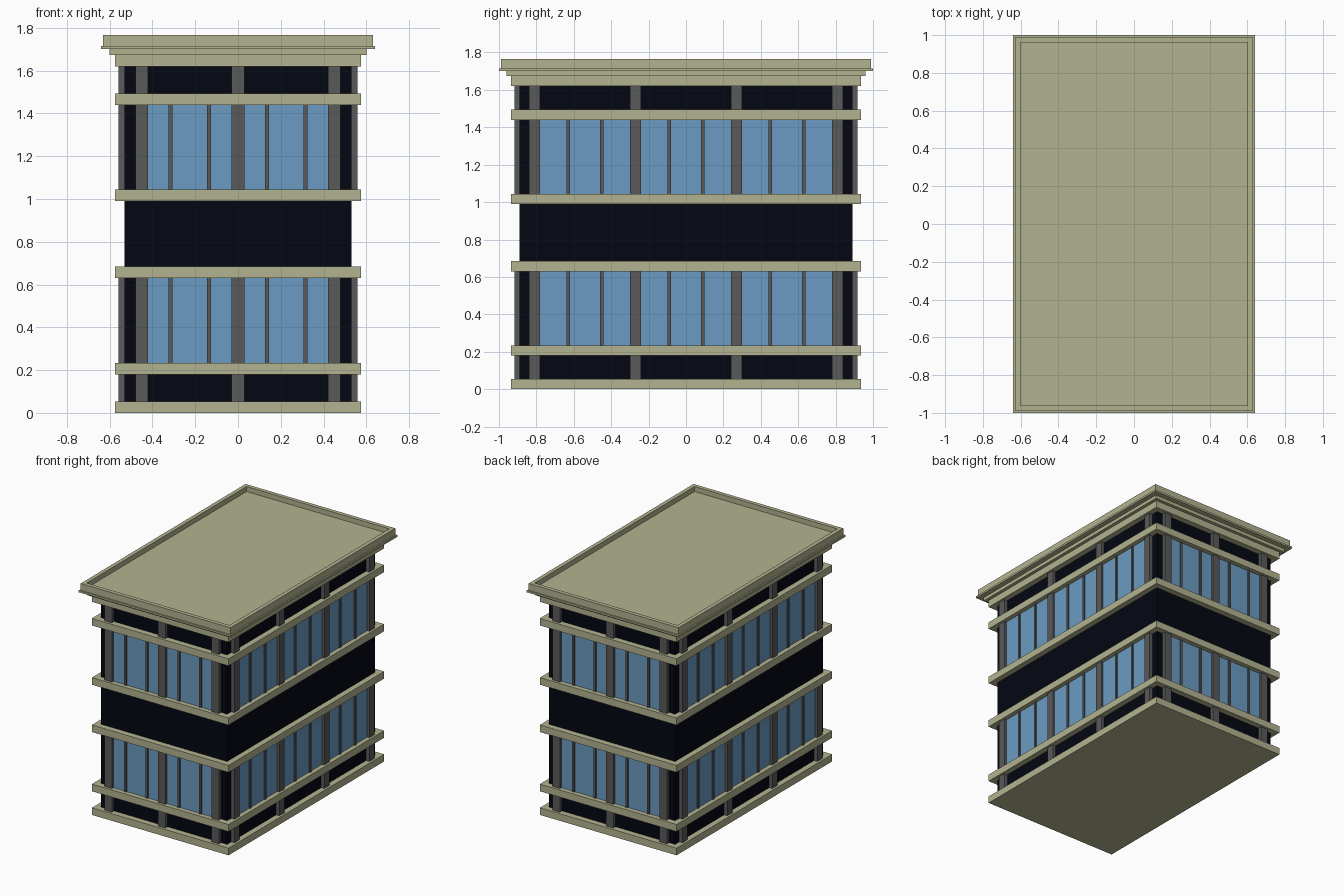
import bpy
import bmesh
from mathutils import Matrix, Vector

if "Cube" in bpy.data.objects:
    bpy.data.objects.remove(bpy.data.objects["Cube"])


def material(name, rgb):
    m = bpy.data.materials.new(name)
    m.diffuse_color = (*rgb, 1)
    m.use_nodes = True
    m.node_tree.nodes["Principled BSDF"].inputs["Base Color"].default_value = m.diffuse_color
    return m


STONE = material("stone", (0.45, 0.45, 0.28))
DARK = material("dark_wall", (0.001, 0.002, 0.006))
GREY = material("grey_frame", (0.1, 0.1, 0.1))
GLASS = material("blue_glass", (0.145, 0.33, 0.54))


def make_boxes(name, boxes, mat):
    """One object from boxes given as (x0, x1, y0, y1, z0, z1)."""
    bm = bmesh.new()
    for x0, x1, y0, y1, z0, z1 in boxes:
        centre = Vector((x0 + x1, y0 + y1, z0 + z1)) / 2
        size = Vector((x1 - x0, y1 - y0, z1 - z0))
        bmesh.ops.create_cube(bm, size=1, matrix=Matrix.Translation(centre) @ Matrix.Diagonal((*size, 1)))
    mesh = bpy.data.meshes.new(name)
    bm.to_mesh(mesh)
    bm.free()
    mesh.materials.append(mat)
    ob = bpy.data.objects.new(name, mesh)
    bpy.context.collection.objects.link(ob)
    return ob


def slab(hx, hy, z0, z1):
    return (-hx, hx, -hy, hy, z0, z1)


def ring(hx, hy, t, z0, z1):
    """Four boxes forming a rectangular frame of thickness t."""
    return [(-hx, hx, -hy, -hy + t, z0, z1), (-hx, hx, hy - t, hy, z0, z1),
            (-hx, -hx + t, -hy + t, hy - t, z0, z1), (hx - t, hx, -hy + t, hy - t, z0, z1)]


CX, CY = 0.531, 0.889         # half size of the core

# Dark core block
make_boxes("core_wall", [slab(CX, CY, 0.02, 1.66)], DARK)

# Stone ledges around the building
LEDGE = 0.054
for i, z in enumerate([0, 0.18, 0.63, 0.99, 1.44, 1.62]):
    make_boxes(f"ledge_{i + 1}", [slab(0.575, 0.935, z, z + LEDGE)], STONE)

# Cornice: narrower base, thin lip, parapet and recessed roof
make_boxes("cornice_base", [slab(0.6, 0.96, 1.674, 1.7)], STONE)
make_boxes("cornice_lip", [slab(0.64, 1.0, 1.7, 1.714)], STONE)
make_boxes("parapet", ring(0.63, 0.99, 0.03, 1.714, 1.766), STONE)
make_boxes("roof", [slab(0.6, 0.96, 1.71, 1.728)], STONE)


def facade_boxes(axis, spans, depth, z0, z1):
    """Boxes standing proud of both opposite walls, for spans along the wall."""
    out = []
    for a, b in spans:
        for s in (-1, 1):
            wall = CY if axis == "x" else CX
            d0, d1 = sorted((s * (wall - 0.01), s * (wall + depth)))
            out.append((a, b, d0, d1, z0, z1) if axis == "x" else (d0, d1, a, b, z0, z1))
    return out


def around(points, width):
    return [(p - width / 2, p + width / 2) for p in points]


# Columns, glass and mullions on each storey, front/back then sides
for storey, (col_z, win_z) in {"lower": ((0.054, 0.63), (0.234, 0.63)),
                               "upper": ((1.044, 1.62), (1.044, 1.44))}.items():
    cols, panes, bars = [], [], []
    for axis, centres in (("x", [-0.45, 0, 0.45]), ("y", [-0.81, -0.27, 0.27, 0.81])):
        bays = [(a + b) / 2 for a, b in zip(centres, centres[1:])]
        bay_width = centres[1] - centres[0] - 0.06
        cols += facade_boxes(axis, around(centres, 0.06), 0.027, *col_z)
        panes += facade_boxes(axis, around(bays, bay_width), 0.009, *win_z)
        mids = [b + s * 0.09 for b in bays for s in (-1, 1)]
        bars += facade_boxes(axis, around(mids, 0.018), 0.018, *win_z)
    make_boxes(f"{storey}_columns", cols, GREY)
    make_boxes(f"{storey}_windows", panes, GLASS)
    make_boxes(f"{storey}_mullions", bars, GREY)
